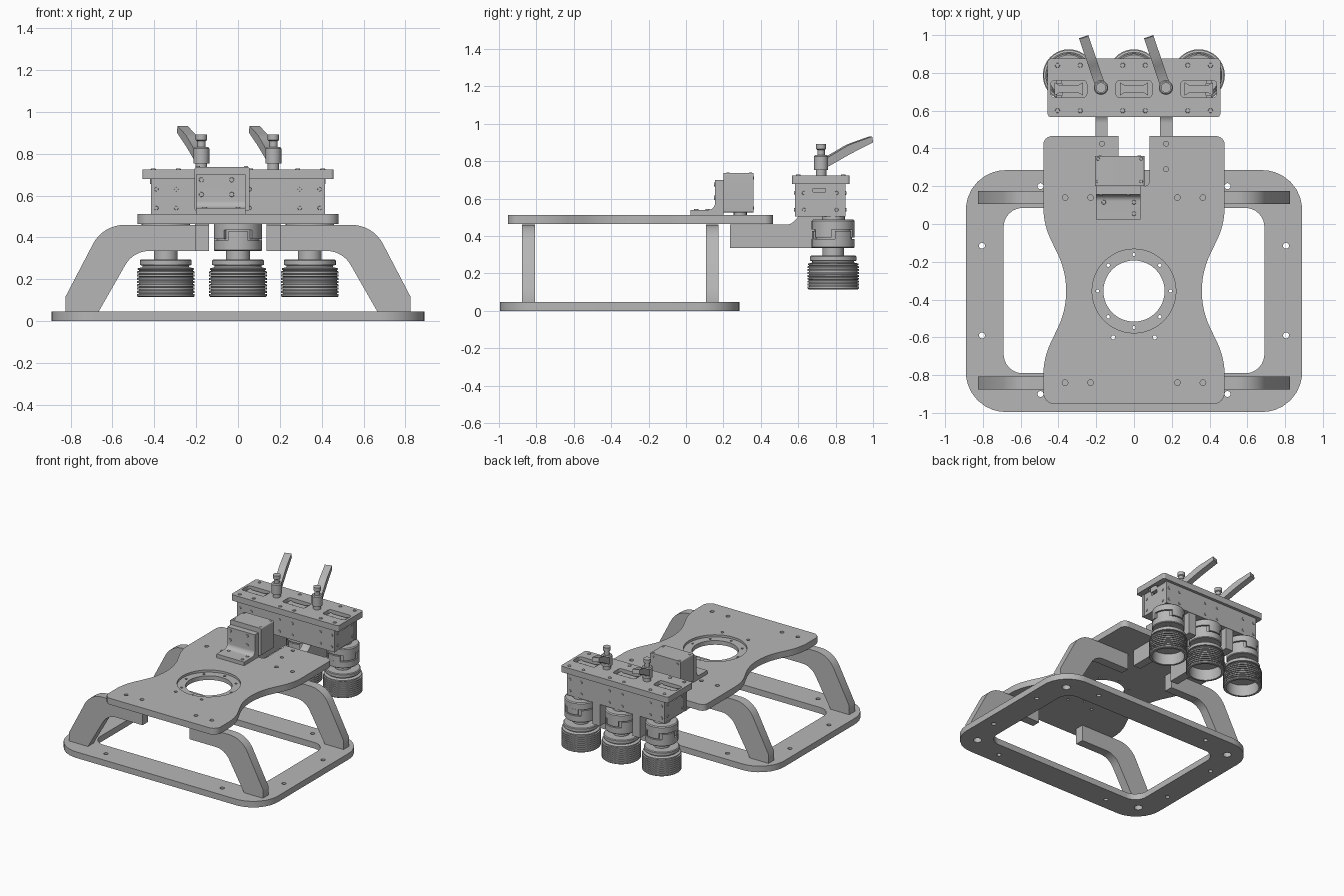
import bpy, bmesh
from math import pi, sin, cos, tan, atan2, radians
from mathutils import Vector, Matrix

cube = bpy.data.objects.get("Cube")
if cube:
    bpy.data.objects.remove(cube)

grey = bpy.data.materials.new("machined grey")
grey.use_nodes = True
GREY = (0.47, 0.47, 0.47, 1)
grey.diffuse_color = GREY
grey.node_tree.nodes["Principled BSDF"].inputs["Base Color"].default_value = GREY

XZ = (pi / 2, 0, 0)        # profile drawn in x, z
YZ = (pi / 2, 0, pi / 2)   # profile drawn in y, z


def finish(name, mesh):
    """Link a mesh as a named object with material and sharp-edged smooth shading."""
    mesh.shade_smooth()
    mesh.set_sharp_from_angle(angle=radians(30))
    mesh.materials.clear()
    mesh.materials.append(grey)
    ob = bpy.data.objects.new(name, mesh)
    bpy.context.collection.objects.link(ob)
    return ob


def from_bmesh(name, bm):
    bmesh.ops.recalc_face_normals(bm, faces=bm.faces)
    mesh = bpy.data.meshes.new(name)
    bm.to_mesh(mesh)
    bm.free()
    return finish(name, mesh)


def rounded(corners, steps=8):
    """Polygon from (x, y, radius) corners, each replaced by an arc."""
    pts = []
    for i, (x, y, r) in enumerate(corners):
        p = Vector((x, y))
        if not r:
            pts.append(p)
            continue
        a = (Vector(corners[i - 1][:2]) - p).normalized()
        b = (Vector(corners[(i + 1) % len(corners)][:2]) - p).normalized()
        half = a.angle(b) / 2
        c = p + (a + b).normalized() * r / sin(half)
        d = r / tan(half)
        u, v = p + a * d - c, p + b * d - c
        pts += [c + u.lerp(v, k / steps).normalized() * r for k in range(steps + 1)]
    return pts


def rect(x0, x1, y0, y1, r=0):
    return rounded([(x0, y0, r), (x1, y0, r), (x1, y1, r), (x0, y1, r)])


def circle(x, y, r, n=16):
    return [(x + r * cos(2 * pi * k / n), y + r * sin(2 * pi * k / n)) for k in range(n)]


def prism(name, outline, low, high, holes=(), rot=(0, 0, 0), loc=(0, 0, 0)):
    """Extrude a flat outline with holes from low to high along its normal."""
    cu = bpy.data.curves.new(name, "CURVE")
    cu.dimensions, cu.fill_mode, cu.extrude = "2D", "BOTH", (high - low) / 2
    for poly in [outline, *holes]:
        s = cu.splines.new("POLY")
        s.points.add(len(poly) - 1)
        for q, p in zip(s.points, poly):
            q.co = (p[0], p[1], 0, 1)
        s.use_cyclic_u = True
    tmp = bpy.data.objects.new(name, cu)
    mesh = bpy.data.meshes.new_from_object(tmp)
    bpy.data.objects.remove(tmp)
    bpy.data.curves.remove(cu)
    bm = bmesh.new()
    bm.from_mesh(mesh)
    bpy.data.meshes.remove(mesh)
    bmesh.ops.remove_doubles(bm, verts=bm.verts, dist=1e-5)
    bmesh.ops.translate(bm, verts=bm.verts, vec=(0, 0, (low + high) / 2))
    ob = from_bmesh(name, bm)
    ob.rotation_euler, ob.location = rot, loc
    return ob


def lathe(name, profile, x, y, n=40):
    """Spin an (r, z) profile around a vertical axis."""
    bm = bmesh.new()
    vs = [bm.verts.new((r, 0, z)) for r, z in profile]
    es = [bm.edges.new(e) for e in zip(vs, vs[1:])]
    bmesh.ops.spin(bm, geom=vs + es, cent=(0, 0, 0), axis=(0, 0, 1), angle=2 * pi, steps=n)
    bmesh.ops.remove_doubles(bm, verts=bm.verts, dist=1e-5)
    ob = from_bmesh(name, bm)
    ob.location = (x, y, 0)
    return ob


def screws(name, points, axis, r=0.013, h=0.01):
    """One object holding small round screw heads facing along axis."""
    bm = bmesh.new()
    turn = Vector(axis).to_track_quat("Z", "Y").to_matrix().to_4x4()
    for p in points:
        bmesh.ops.create_cone(bm, cap_ends=True, segments=12, radius1=r, radius2=r * 0.8,
                              depth=h, matrix=Matrix.Translation(p) @ turn)
    return from_bmesh(name, bm)


# Base frame with screw holes
holes = [rect(-0.69, 0.69, -0.79, 0.085, 0.1)]
for s in (-1, 1):
    holes += [circle(s * 0.805, y, 0.016) for y in (-0.115, -0.59)]
    holes += [circle(s * 0.495, y, 0.016) for y in (0.2, -0.9)]
    holes += [circle(s * 0.745, y, 0.03) for y in (0.14, -0.84)]
prism("base_frame", rect(-0.89, 0.89, -0.995, 0.285, 0.21), 0, 0.047, holes)

# Four bent legs
for s, side in ((-1, "right"), (1, "left")):
    leg = [(0.825, 0.047, 0), (0.825, 0.115, 0), (0.645, 0.46, 0.17), (0.2, 0.46, 0),
           (0.2, 0.335, 0), (0.5, 0.335, 0.13), (0.665, 0.047, 0)]
    outline = rounded([(s * x, z, r) for x, z, r in leg])
    for y, end in ((-0.842, "front"), (0.14, "back")):
        prism(f"{end}_{side}_leg", outline, -0.034, 0.034, rot=XZ, loc=(0, y, 0))

# Waisted top plate with a notch and a stepped centre ring
half = [(0.083, 0.2, 0.03), (0.083, 0.465, 0), (0.48, 0.465, 0.045), (0.48, 0, 0.4),
        (0.31, -0.355, 0.45), (0.48, -0.71, 0.4), (0.48, -0.953, 0.06)]
outline = rounded(half + [(-x, y, r) for x, y, r in reversed(half)], 12)
holes = [circle(0, -0.355, 0.222, 48), circle(0.17, 0.29, 0.013)]
for s in (-1, 1):
    holes += [circle(s * x, y, 0.015) for x in (0.23, 0.365) for y in (0.14, -0.84)]
    holes += [circle(s * 0.11, -0.6, 0.011), circle(s * 0.17, 0.425, 0.013)]
prism("top_plate", outline, 0.463, 0.512, holes)
bolts = [circle(0.193 * cos(k * pi / 4), -0.355 + 0.193 * sin(k * pi / 4), 0.009, 10) for k in range(8)]
prism("centre_ring", circle(0, -0.355, 0.222, 48), 0.463, 0.495,
      [circle(0, -0.355, 0.162, 48)] + bolts)

# Support arms carrying the tool head
arm = rounded([(0.235, 0.335, 0), (0.85, 0.335, 0), (0.85, 0.503, 0), (0.6, 0.503, 0),
               (0.56, 0.46, 0.06), (0.235, 0.46, 0)])
for x, side in ((-0.172, "right"), (0.17, "left")):
    prism(f"{side}_arm", arm, -0.033, 0.033, rot=YZ, loc=(x, 0, 0))

# Angle bracket and motor block
bracket = rounded([(0.025, 0.512, 0), (0.2, 0.512, 0), (0.2, 0.7, 0), (0.155, 0.7, 0),
                   (0.155, 0.54, 0.035), (0.025, 0.54, 0)])
prism("angle_bracket", bracket, -0.2, 0.035, rot=YZ)
prism("motor_block", rect(-0.207, 0.055, 0.525, 0.737, 0.01), -0.36, -0.2, rot=XZ)
prism("motor_boss", circle(-0.075, 0.29, 0.035), 0.505, 0.526)
screws("bracket_screws", [(x, 0.155, z) for x in (-0.175, -0.03) for z in (0.605, 0.675)], (0, -1, 0))
screws("bracket_base_screws", [(-0.16, 0.115, 0.54), (0, 0.115, 0.54), (0, 0.055, 0.54)], (0, 0, 1))
screws("motor_top_screws", [(x, y, 0.737) for x in (-0.19, 0.038) for y in (0.225, 0.345)], (0, 0, 1), 0.01, 0.006)
screws("motor_back_screws", [(x, 0.36, z) for x in (-0.18, 0.028) for z in (0.55, 0.71)], (0, 1, 0), 0.01, 0.006)

# Tool head housing: two long panels, notched ends and a core
for y, d, name in ((0.583, 1, "front"), (0.853, -1, "back")):
    prism(f"{name}_panel", rect(-0.415, 0.415, *sorted((y, y + d * 0.024))), 0.503, 0.678)
    screws(f"{name}_panel_screws",
           [(x, y, z) for x in (-0.39, -0.295, -0.055, 0.055, 0.295, 0.39) for z in (0.54, 0.63)], (0, -d, 0), 0.011)
end = [(0.607, 0.503), (0.829, 0.503), (0.829, 0.678), (0.745, 0.678), (0.745, 0.635),
       (0.68, 0.635), (0.68, 0.678), (0.607, 0.678)]
for s, side in ((-1, "right"), (1, "left")):
    prism(f"{side}_end_plate", end, -0.015, 0.015, rot=YZ, loc=(s * 0.395, 0, 0))
    screws(f"{side}_end_screws", [(s * 0.41, y, z) for y in (0.63, 0.805) for z in (0.54, 0.63)],
           (s, 0, 0), 0.011)
prism("housing_core", rect(-0.38, 0.38, 0.607, 0.829), 0.503, 0.66)

# Slotted cover plate with saddles in its slots
TOOLS = (-0.345, 0, 0.343)
slots = [rect(x - 0.095, x + 0.095, 0.67, 0.76, 0.02) for x in TOOLS]
prism("cover_plate", rect(-0.457, 0.457, 0.567, 0.875, 0.015), 0.678, 0.724, slots)
screws("cover_screws", [(x, y, 0.724) for x in (-0.405, -0.285, -0.06, 0.06, 0.285, 0.405)
                        for y in (0.6, 0.84)], (0, 0, 1), 0.014)
for x in TOOLS:
    saddle = rounded([(-0.075, 0.68, 0), (-0.05, 0.695, 0), (0.05, 0.695, 0), (0.075, 0.68, 0),
                      (0.075, 0.75, 0), (0.05, 0.735, 0), (-0.05, 0.735, 0), (-0.075, 0.75, 0)])
    prism("slot_saddle", saddle, 0.655, 0.71, loc=(x, 0, 0))

# Three tools: jaw coupling, spindle and ribbed hollow barrel
Y = 0.787
for x, side in zip(TOOLS, ("right", "middle", "left")):
    lathe(f"{side}_coupling_top", [(0, 0.435), (0.115, 0.435), (0.115, 0.48), (0.108, 0.487),
                                   (0.06, 0.487), (0.06, 0.505), (0, 0.505)], x, Y)
    lathe(f"{side}_coupling_bottom", [(0, 0.335), (0.11, 0.335), (0.115, 0.34), (0.115, 0.385),
                                      (0.1, 0.385), (0.1, 0.436), (0, 0.436)], x, Y)
    for k in range(6):
        angles = [radians(60 * k + 5 + 10 * j) for j in range(6)]
        jaw = [(0.115 * cos(a), 0.115 * sin(a)) for a in angles]
        jaw += [(0.08 * cos(a), 0.08 * sin(a)) for a in reversed(angles)]
        low, high = ((0.384, 0.427), (0.393, 0.436))[k % 2]
        prism(f"{side}_coupling_jaw", jaw, low, high, loc=(x, Y, 0))
    barrel = [(0, 0.2), (0.112, 0.2), (0.116, 0.115), (0.132, 0.115)]
    for k in range(8):
        z = 0.12 + k * 0.0155
        barrel += [(0.138, z), (0.138, z + 0.009), (0.129, z + 0.011), (0.129, z + 0.0145)]
    barrel += [(0.134, 0.246), (0.134, 0.252), (0.112, 0.258), (0.112, 0.266), (0.124, 0.268),
               (0.124, 0.29), (0.118, 0.295), (0.057, 0.295), (0.057, 0.337), (0, 0.337)]
    lathe(f"{side}_barrel", barrel, x, Y)

# Clamp handles: hub with knob, and a raised lever
lever = rounded([(0, 0.76, 0), (0.04, 0.775, 0), (0.16, 0.84, 0.3), (0.285, 0.9, 0),
                 (0.28, 0.932, 0), (0.15, 0.888, 0.3), (0.03, 0.82, 0), (0, 0.82, 0)])
for x, side in ((-0.175, "right"), (0.169, "left")):
    lathe(f"{side}_clamp_hub", [(0, 0.72), (0.028, 0.72), (0.028, 0.752), (0.038, 0.752), (0.038, 0.825),
                                (0.032, 0.832), (0.02, 0.832), (0.02, 0.86), (0.027, 0.865),
                                (0.027, 0.892), (0, 0.892)], x, 0.722, 24)
    prism(f"{side}_clamp_lever", lever, -0.026, 0.026, rot=(pi / 2, 0, atan2(0.265, -0.09)), loc=(x, 0.722, 0))
